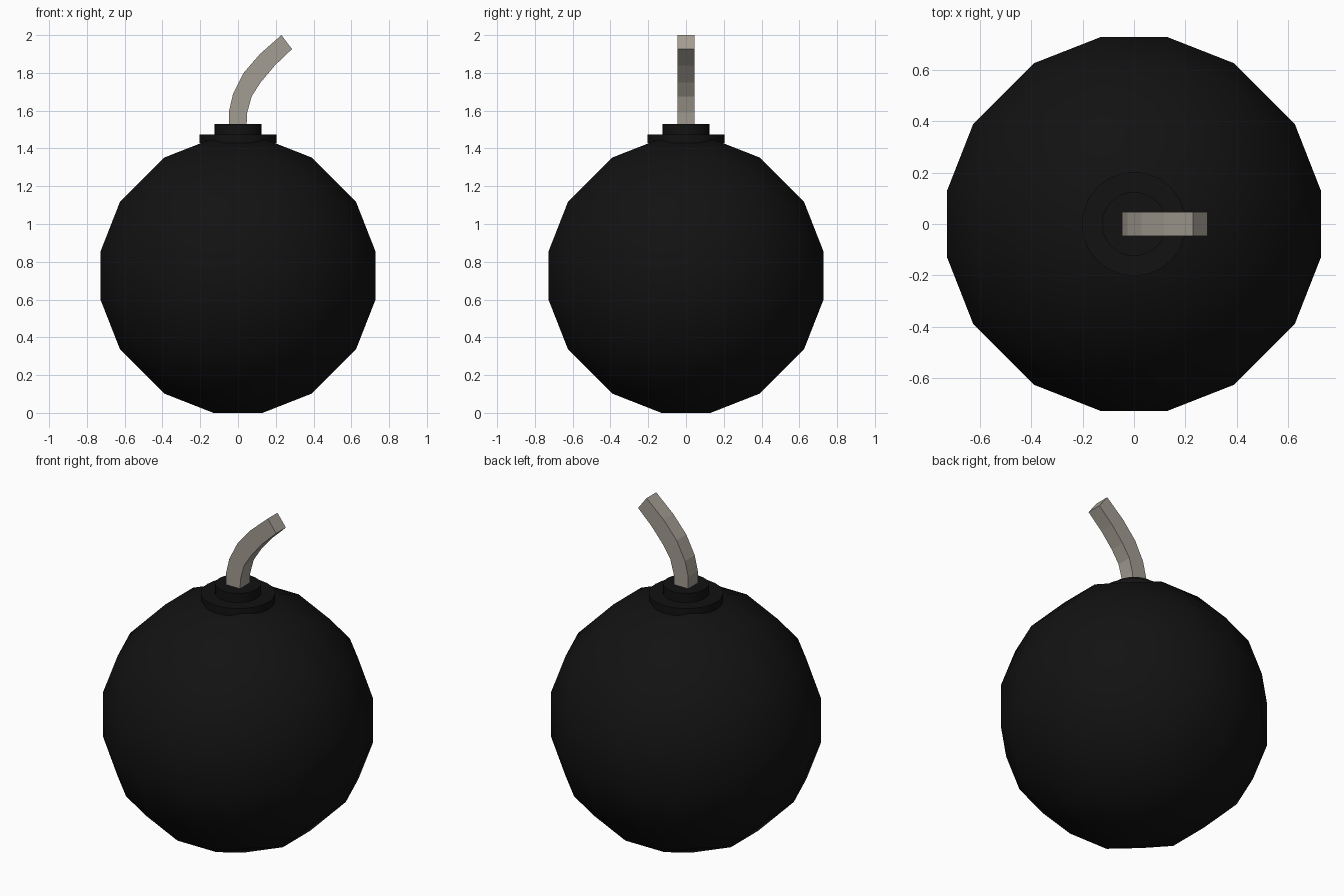
import bpy, bmesh
from itertools import permutations, product

if "Cube" in bpy.data.objects:
    bpy.data.objects.remove(bpy.data.objects["Cube"])


def material(name, rgb):
    m = bpy.data.materials.new(name)
    m.diffuse_color = (*rgb, 1)
    m.use_nodes = True
    m.node_tree.nodes["Principled BSDF"].inputs["Base Color"].default_value = m.diffuse_color
    return m


def add_object(name, bm, mat):
    bmesh.ops.recalc_face_normals(bm, faces=bm.faces[:])
    me = bpy.data.meshes.new(name)
    bm.to_mesh(me)
    bm.free()
    me.materials.append(mat)
    ob = bpy.data.objects.new(name, me)
    bpy.context.collection.objects.link(ob)
    return ob


black = material("black_iron", (0.006, 0.006, 0.006))
cord = material("fuse_cord", (0.37, 0.34, 0.29))

# Round body: faceted ball with cube symmetry, flat on all six axes
CENTRE = 0.727
points = set()
for base in [(0.13, 0.13, 0.727), (0.13, 0.39, 0.625), (0.36, 0.36, 0.548)]:
    for p in permutations(base):
        for s in product((-1, 1), repeat=3):
            points.add(tuple(a * b for a, b in zip(p, s)))
bm = bmesh.new()
for x, y, z in sorted(points):
    bm.verts.new((x, y, z + CENTRE))
bmesh.ops.convex_hull(bm, input=bm.verts[:])
bmesh.ops.join_triangles(bm, faces=bm.faces[:], angle_face_threshold=0.3,
                         angle_shape_threshold=0.7)
for f in bm.faces:
    f.smooth = True
add_object("body", bm, black)


# Stepped collar discs on top
def disc(name, radius, z0, z1):
    bpy.ops.mesh.primitive_cylinder_add(vertices=24, radius=radius, depth=z1 - z0,
                                        location=(0, 0, (z0 + z1) / 2))
    ob = bpy.context.object
    ob.name = name
    ob.data.materials.append(black)
    bpy.ops.object.shade_smooth_by_angle()


disc("collar_base", 0.203, 1.43, 1.475)
disc("collar_top", 0.125, 1.44, 1.53)

# Bent square fuse: outer and inner (x, z) edges of each section
sections = [((-0.047, 1.48), (0.043, 1.48)),
            ((-0.047, 1.60), (0.049, 1.59)),
            ((-0.026, 1.69), (0.072, 1.675)),
            ((0.030, 1.80), (0.120, 1.75)),
            ((0.116, 1.90), (0.196, 1.84)),
            ((0.230, 2.00), (0.286, 1.926))]
HALF = 0.046
bm = bmesh.new()
rings = []
for (xo, zo), (xi, zi) in sections:
    rings.append([bm.verts.new(c) for c in ((xo, -HALF, zo), (xi, -HALF, zi),
                                            (xi, HALF, zi), (xo, HALF, zo))])
for a, b in zip(rings, rings[1:]):
    for i in range(4):
        j = (i + 1) % 4
        bm.faces.new((a[i], a[j], b[j], b[i]))
bm.faces.new(rings[0])
bm.faces.new(rings[-1])
add_object("fuse", bm, cord)
